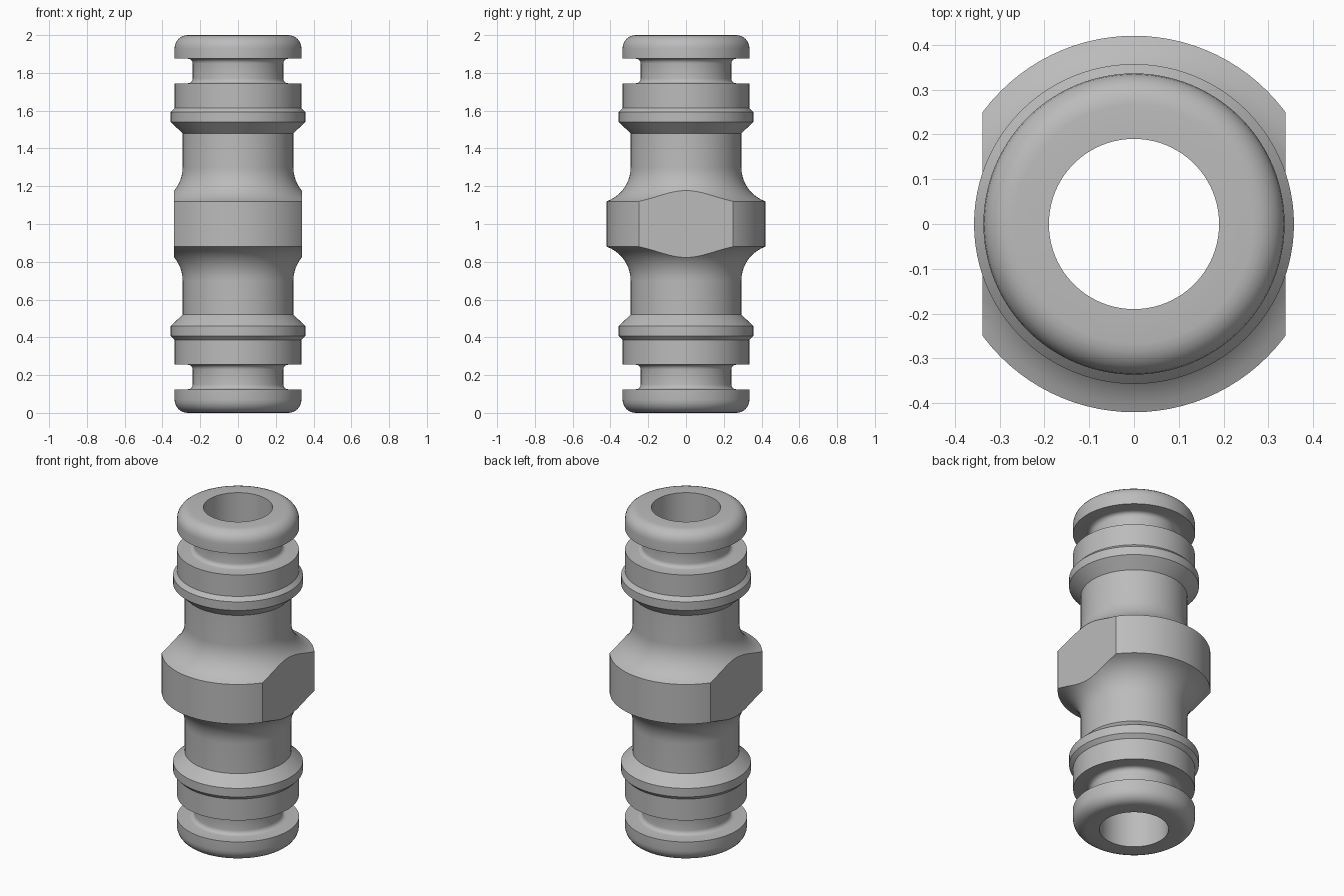
import bpy, bmesh
from math import sin, cos, pi, radians

cube = bpy.data.objects.get("Cube")
if cube:
    bpy.data.objects.remove(cube, do_unlink=True)

SEGMENTS = 96
BORE = 0.19      # through-hole radius
FLAT_X = 0.338   # half distance between the wrench flats


def arc(r, z, radius, start, end, steps=6):
    """Points (r, z) on an arc, angles in degrees from the outward direction."""
    angles = [radians(start + (end - start) * i / steps) for i in range(steps + 1)]
    return [(r + radius * cos(a), z + radius * sin(a)) for a in angles]


# Outer profile of the upper half, from the grip up to the end rim
upper = [(0.42, 1.12)]
upper += arc(0.484, 1.30, 0.191, 250, 180, 10)[1:]           # flare into the tube
upper += [(0.293, 1.48), (0.357, 1.54), (0.357, 1.592),      # tapered collar
          (0.338, 1.612), (0.335, 1.615), (0.335, 1.745)]    # seal land
upper += arc(0.265, 1.77, 0.025, 270, 180, 4)                # seal groove
upper += arc(0.265, 1.85, 0.025, 180, 90, 4)
upper += [(0.336, 1.875)]
upper += arc(0.266, 1.93, 0.07, 0, 90, 6)                    # rounded end rim
upper += [(BORE, 2.0)]

# Mirror for the lower half, giving one closed section
lower = [(r, 2.0 - z) for r, z in reversed(upper)]
section = lower + upper

# Revolve the section around z
bm = bmesh.new()
ring = [bm.verts.new((r, 0, z)) for r, z in section]
edges = [bm.edges.new((ring[i - 1], ring[i])) for i in range(len(ring))]
bmesh.ops.spin(bm, geom=ring + edges, cent=(0, 0, 0), axis=(0, 0, 1),
               angle=2 * pi, steps=SEGMENTS, use_merge=True)
bmesh.ops.remove_doubles(bm, verts=bm.verts[:], dist=0.0001)

# Slice the two wrench flats on the grip and cap them
for side in (-1, 1):
    faces = [f for f in bm.faces
             if 0.7 < f.calc_center_median().z < 1.3
             and max(v.co.xy.length for v in f.verts) > BORE + 0.05]
    geom = set(faces)
    for f in faces:
        geom.update(f.verts)
        geom.update(f.edges)
    bmesh.ops.bisect_plane(bm, geom=list(geom), plane_co=(side * FLAT_X, 0, 0),
                           plane_no=(side, 0, 0), clear_outer=True)
    bmesh.ops.contextual_create(bm, geom=[e for e in bm.edges if e.is_boundary])

bmesh.ops.recalc_face_normals(bm, faces=bm.faces[:])
mesh = bpy.data.meshes.new("hose_coupling")
bm.to_mesh(mesh)
bm.free()
coupling = bpy.data.objects.new("hose_coupling", mesh)
bpy.context.collection.objects.link(coupling)

# Plain grey finish
grey = bpy.data.materials.new("plain_grey")
grey.use_nodes = True
colour = (0.5, 0.5, 0.5, 1)
grey.diffuse_color = colour
grey.node_tree.nodes["Principled BSDF"].inputs["Base Color"].default_value = colour
mesh.materials.append(grey)

# Smooth curves, crisp shoulders
bpy.ops.object.select_all(action='DESELECT')
coupling.select_set(True)
bpy.context.view_layer.objects.active = coupling
bpy.ops.object.shade_smooth_by_angle(angle=radians(30))
